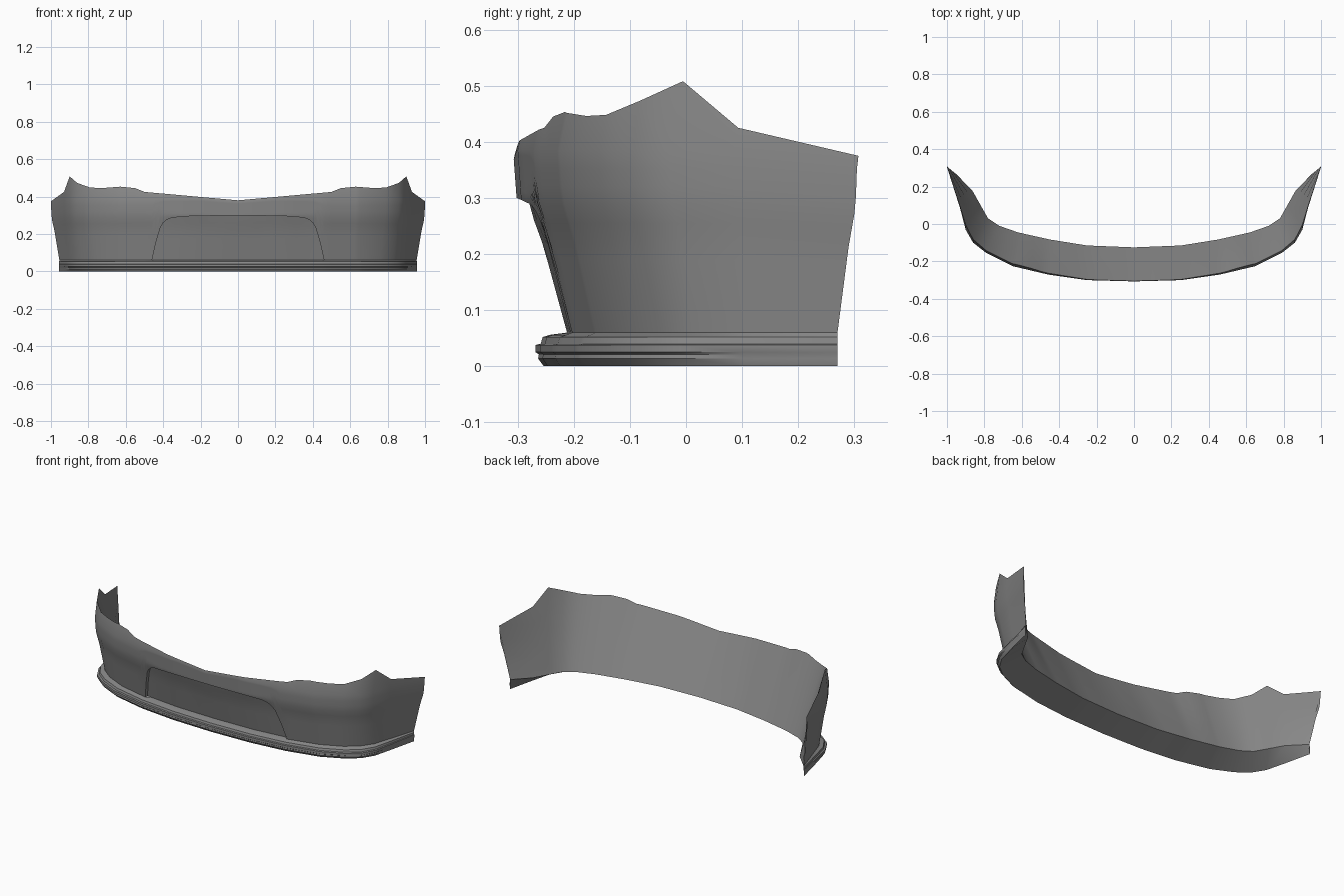
import bpy, bmesh
from mathutils import Vector

if "Cube" in bpy.data.objects:
    bpy.data.objects.remove(bpy.data.objects["Cube"], do_unlink=True)

grey = bpy.data.materials.new("plain_grey")
grey.use_nodes = True
grey.diffuse_color = (0.25, 0.25, 0.25, 1)
grey.node_tree.nodes["Principled BSDF"].inputs["Base Color"].default_value = grey.diffuse_color


def interp(keys, values, u):
    """Piecewise linear lookup, held constant past either end."""
    if u <= keys[0]:
        return values[0]
    for k in range(1, len(keys)):
        if u <= keys[k]:
            t = (u - keys[k - 1]) / (keys[k] - keys[k - 1])
            return values[k - 1] + t * (values[k] - values[k - 1])
    return values[-1]


# Plan curves from the centre line to the tip of the left arm
stations = [0, .25, .46, .65, .79, .86, .9, .93, 1]
crown_y = [-.307, -.3, -.27, -.225, -.155, -.1, -.03, .085, .305]
base_x = [0, .25, .46, .64, .76, .83, .875, .905, .955]
base_y = [-.232, -.226, -.203, -.16, -.105, -.05, .015, .11, .27]
lip_x = [0, .25, .47, .67, .79, .86, .9, .925, .957]
lip_y = [-.268, -.26, -.237, -.192, -.135, -.08, -.01, .1, .27]
inner_x = [0, .25, .45, .62, .72, .78, .82, .865, .952]
inner_y = [-.125, -.115, -.083, -.045, -.01, .03, .1, .18, .268]

# Height of the top edge and of the intake arch along the bumper
edge_u = [0, .5, .55, .63, .72, .79, .86, .9, .93, 1]
edge_z = [.38, .425, .445, .453, .446, .448, .473, .508, .425, .375]
arch_u = [0, .25, .35, .38, .4, .415, .44, .46]
arch_z = [.3, .296, .288, .277, .26, .235, .15, .06]

BASE_Z = .06
RECESS = Vector((0, .02, 0))
columns = sorted(set(stations + edge_u + arch_u + [.1, .18, .31]))


def crown(u):
    z = min(.385, interp(edge_u, edge_z, u) - .012)
    return Vector((u, interp(stations, crown_y, u), z))


def top_edge(u):
    p = crown(u)
    z = interp(edge_u, edge_z, u)
    return Vector((p.x, p.y + .2 * (z - p.z), z))


def base(u):
    return Vector((interp(stations, base_x, u), interp(stations, base_y, u), BASE_Z))


def lip(u):
    return Vector((interp(stations, lip_x, u), interp(stations, lip_y, u), 0))


def inner_edge(u):
    return Vector((interp(stations, inner_x, u), interp(stations, inner_y, u), .057))


def wall(u, z):
    """Point on the bulging outer wall at height z."""
    low, high = base(u), crown(u)
    t = (z - low.z) / (high.z - low.z)
    p = low.lerp(high, interp([0, .5, .74, 1], [0, .56, .92, 1], t))
    p.z = z
    return p


def wall_section(u):
    top, arch = crown(u).z, interp(arch_u, arch_z, u)
    return [top_edge(u)] + [wall(u, top + (arch - top) * k / 10) for k in range(11)]


def recess_section(u):
    arch = interp(arch_u, arch_z, u)
    heights = [arch + (BASE_Z - arch) * k / 6 for k in range(7)]
    return [wall(u, arch)] + [wall(u, z) + RECESS for z in heights]


def lip_section(u):
    points = [base(u) + (RECESS if u < .46 else Vector())]
    # Outward share and height of each step of the lip
    for out, z in [(.3, .056), (.65, .052), (.75, .04), (1, .038),
                   (1, .025), (.84, .021), (.88, .014), (.6, 0)]:
        p = base(u).lerp(lip(u), out)
        p.z = z
        points.append(p)
    return points


def underside_section(u):
    return [lip_section(u)[-1], inner_edge(u)]


def back_section(u):
    a, b = inner_edge(u), top_edge(u)
    return [a.lerp(b, k / 4) for k in range(5)]


def loft(name, section, cols):
    """Skin the half sections, then mirror across the centre line."""
    bm = bmesh.new()
    grid = [[bm.verts.new(p) for p in section(u)] for u in cols]
    for left, right in zip(grid, grid[1:]):
        for r in range(len(left) - 1):
            bm.faces.new((left[r], left[r + 1], right[r + 1], right[r]))
    bmesh.ops.remove_doubles(bm, verts=bm.verts, dist=.0001)
    mesh = bpy.data.meshes.new(name)
    bm.to_mesh(mesh)
    bm.free()
    mesh.materials.append(grey)
    obj = bpy.data.objects.new(name, mesh)
    bpy.context.collection.objects.link(obj)
    mirror = obj.modifiers.new("mirror", "MIRROR")
    mirror.use_clip = True
    for other in bpy.context.selected_objects:
        other.select_set(False)
    obj.select_set(True)
    bpy.context.view_layer.objects.active = obj
    bpy.ops.object.modifier_apply(modifier=mirror.name)
    bpy.ops.object.shade_smooth_by_angle(angle=.6)
    return obj


loft("bumper_wall", wall_section, columns)
loft("intake_recess", recess_section, [u for u in columns if u <= .46])
loft("lower_lip", lip_section, columns)
loft("underside", underside_section, columns)
loft("back_sheet", back_section, columns)
